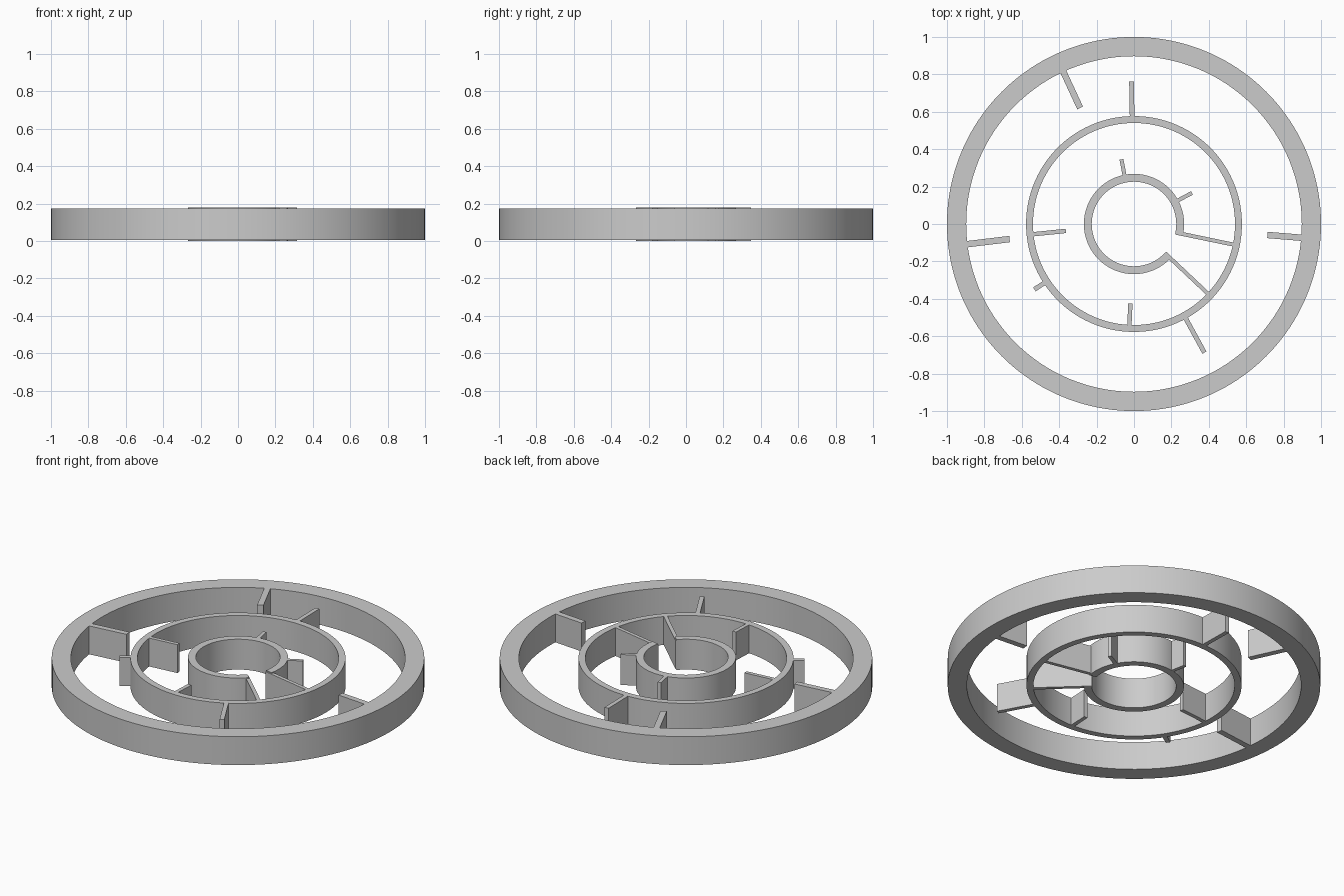
import bpy, bmesh
from math import radians, cos, sin

if "Cube" in bpy.data.objects:
    bpy.data.objects.remove(bpy.data.objects["Cube"])


def make_object(name, bm):
    bmesh.ops.recalc_face_normals(bm, faces=bm.faces[:])
    mesh = bpy.data.meshes.new(name)
    bm.to_mesh(mesh)
    bm.free()
    obj = bpy.data.objects.new(name, mesh)
    bpy.context.collection.objects.link(obj)
    bpy.ops.object.select_all(action='DESELECT')
    obj.select_set(True)
    bpy.context.view_layer.objects.active = obj
    bpy.ops.object.shade_smooth_by_angle(angle=radians(30))
    return obj


def ring(name, r_in, r_out, z0, z1, start=0, end=360, segments=160):
    """Rectangular section swept around z, closed or with capped ends."""
    bm = bmesh.new()
    closed = end - start == 360
    sections = []
    for i in range(segments if closed else segments + 1):
        a = radians(start + (end - start) * i / segments)
        sections.append([bm.verts.new((r * cos(a), r * sin(a), z)) for r, z in
                         ((r_in, z0), (r_out, z0), (r_out, z1), (r_in, z1))])
    pairs = list(zip(sections, sections[1:]))
    if closed:
        pairs.append((sections[-1], sections[0]))
    for s, t in pairs:
        for k in range(4):
            n = (k + 1) % 4
            bm.faces.new((s[k], s[n], t[n], t[k]))
    if not closed:
        bm.faces.new(sections[0])
        bm.faces.new(sections[-1])
    return make_object(name, bm)


def fin(name, angle, r0, r1, width, z0, z1):
    """Upright radial plate between two radii."""
    bm = bmesh.new()
    bmesh.ops.create_cube(bm, size=1)
    obj_len = r1 - r0
    bmesh.ops.scale(bm, vec=(obj_len, width, z1 - z0), verts=bm.verts[:])
    bmesh.ops.translate(bm, vec=((r0 + r1) / 2, 0, (z0 + z1) / 2), verts=bm.verts[:])
    obj = make_object(name, bm)
    obj.rotation_euler.z = radians(angle)
    return obj


LOW, HIGH = 0.006, 0.174      # outer and middle parts
BASE, TOP = 0.0, 0.18         # slightly taller hub parts

# Three concentric rings, the hub open on its right side
ring("outer_ring", 0.897, 1.0, LOW, HIGH)
ring("middle_ring", 0.54, 0.577, LOW, HIGH)
ring("hub_ring", 0.226, 0.268, BASE, TOP, -13, 318)

# Fins pointing inward from the outer ring
for a, r in ((114.9, 0.684), (186.9, 0.67), (-4.7, 0.716)):
    fin("outer_fin", a, r, 0.905, 0.034, LOW, HIGH)

# Fins on both sides of the middle ring
for a, r in ((91, 0.762), (-61.3, 0.784), (213.3, 0.637)):
    fin("middle_outward_fin", a, 0.565, r, 0.025, LOW, HIGH)
for a, r in ((185.8, 0.366), (267.4, 0.425)):
    fin("middle_inward_fin", a, r, 0.55, 0.023, LOW, HIGH)

# Short fins on the hub
for a in (101, 28.2):
    fin("hub_fin", a, 0.258, 0.352, 0.021, BASE, TOP)

# Walls of the passage from the hub opening to the middle ring
for a in (-11.7, -43.3):
    fin("passage_wall", a, 0.228, 0.55, 0.021, LOW, HIGH)
